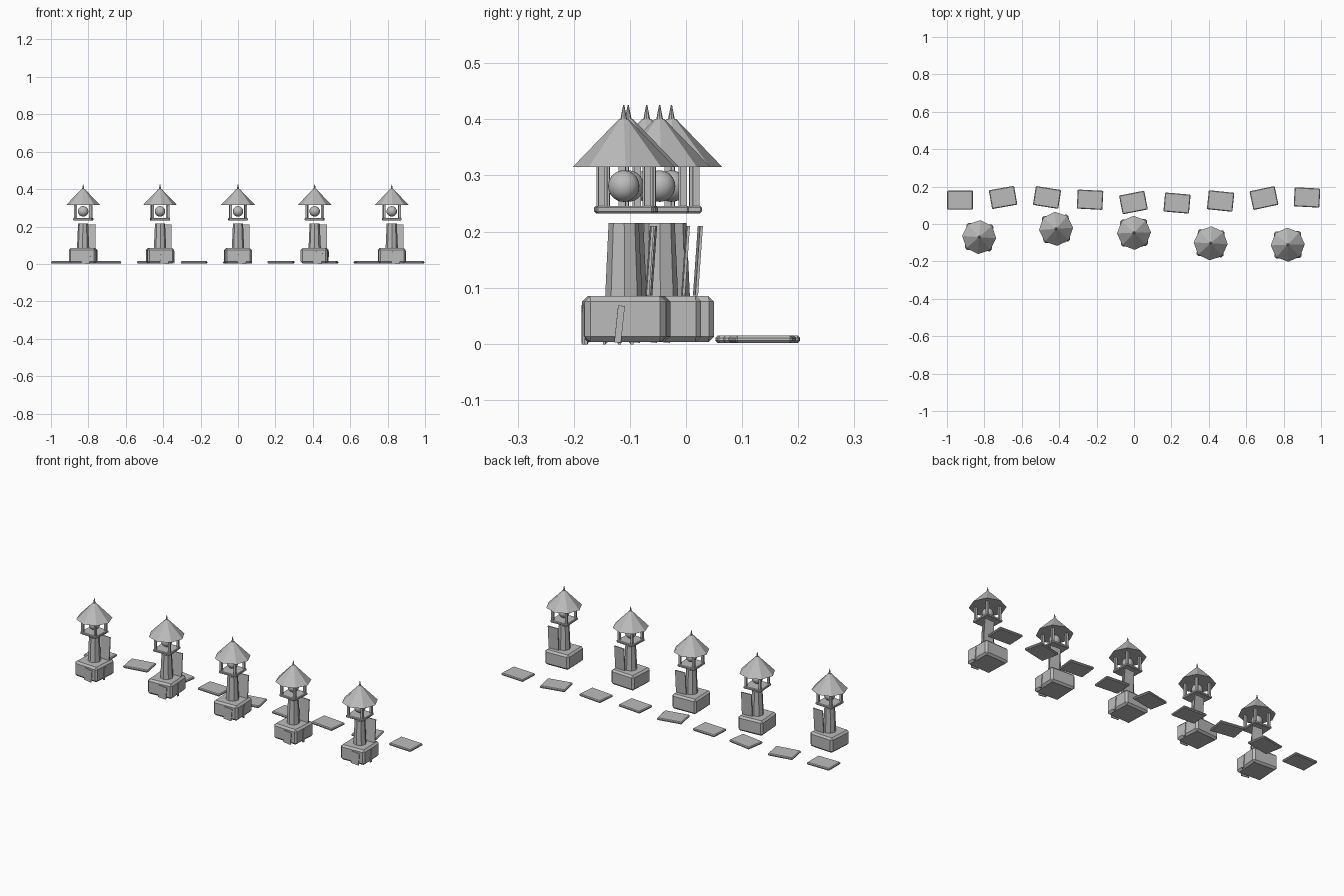
import bpy
from math import radians, cos, sin
from mathutils import Matrix, Vector

if "Cube" in bpy.data.objects:
    bpy.data.objects.remove(bpy.data.objects["Cube"])

stone = bpy.data.materials.new("grey_stone")
stone.use_nodes = True
GREY = (0.5, 0.5, 0.5, 1)
stone.diffuse_color = GREY
stone.node_tree.nodes["Principled BSDF"].inputs["Base Color"].default_value = GREY


def finish(name, frame, bevel=0):
    """Name the active object, colour it, bevel it and move it into its group frame."""
    ob = bpy.context.object
    ob.name = name
    ob.data.materials.append(stone)
    if bevel:
        mod = ob.modifiers.new("Bevel", "BEVEL")
        mod.width = bevel
        mod.segments = 1
    bpy.context.view_layer.update()
    ob.matrix_world = frame @ ob.matrix_world
    return ob


def box(name, frame, centre, size, bevel=0, rot=(0, 0, 0)):
    bpy.ops.mesh.primitive_cube_add(size=1)
    ob = bpy.context.object
    ob.data.transform(Matrix.Diagonal((*size, 1)))
    ob.location = centre
    ob.rotation_euler = [radians(a) for a in rot]
    return finish(name, frame, bevel)


def cone(name, frame, z0, z1, r0, r1, sides=8):
    bpy.ops.mesh.primitive_cone_add(vertices=sides, radius1=r0, radius2=r1,
                                    depth=z1 - z0, location=(0, 0, (z0 + z1) / 2))
    return finish(name, frame)


def placed(x, y, yaw):
    return Matrix.Translation((x, y, 0)) @ Matrix.Rotation(radians(yaw), 4, "Z")


def lantern(x, y, yaw):
    f = placed(x, y, yaw)
    # Base block with thin slabs leaning on its sides
    box("base", f, (0, 0, 0.044), (0.144, 0.144, 0.082), 0.01)
    box("base_slab_front", f, (0.02, -0.073, 0.034), (0.045, 0.005, 0.066), 0, (0, 5, 0))
    box("base_slab_side", f, (0.073, -0.01, 0.035), (0.005, 0.012, 0.066), 0, (-6, 0, 0))
    # Tapered shaft with a leaning upright panel behind it
    cone("shaft", f, 0.085, 0.215, 0.033, 0.027)
    box("leaning_panel", f, (0.034, 0.045, 0.148), (0.06, 0.005, 0.124), 0, (-4, 0, 0))
    # Light chamber: floor, four posts and the globe
    box("chamber_floor", f, (0, 0, 0.239), (0.102, 0.102, 0.013), 0.003)
    for sx in (-1, 1):
        for sy in (-1, 1):
            box("chamber_post", f, (sx * 0.041, sy * 0.041, 0.28), (0.012, 0.012, 0.072))
    bpy.ops.mesh.primitive_uv_sphere_add(segments=24, ring_count=14, radius=0.028,
                                         location=(0, 0, 0.281))
    finish("light_globe", f)
    bpy.ops.object.shade_smooth()
    # Faceted roof and spike
    cone("roof", f, 0.315, 0.401, 0.091, 0.008)
    cone("roof_spike", f, 0.4, 0.426, 0.006, 0.001)


for place in ((-0.828, -0.07, -4), (-0.417, -0.026, 4), (0, -0.047, 2),
              (0.41, -0.103, -3), (0.822, -0.111, 2)):
    lantern(*place)

# Path of flat stepping stones
for place in ((-0.93, 0.128, 0), (-0.7, 0.142, 10), (-0.465, 0.142, -9),
              (-0.235, 0.13, -3), (-0.003, 0.115, 11), (0.23, 0.112, -5),
              (0.463, 0.123, -6), (0.695, 0.139, 12), (0.925, 0.142, -3)):
    box("stepping_stone", placed(*place), (0, 0, 0.008), (0.137, 0.102, 0.013), 0.004)
